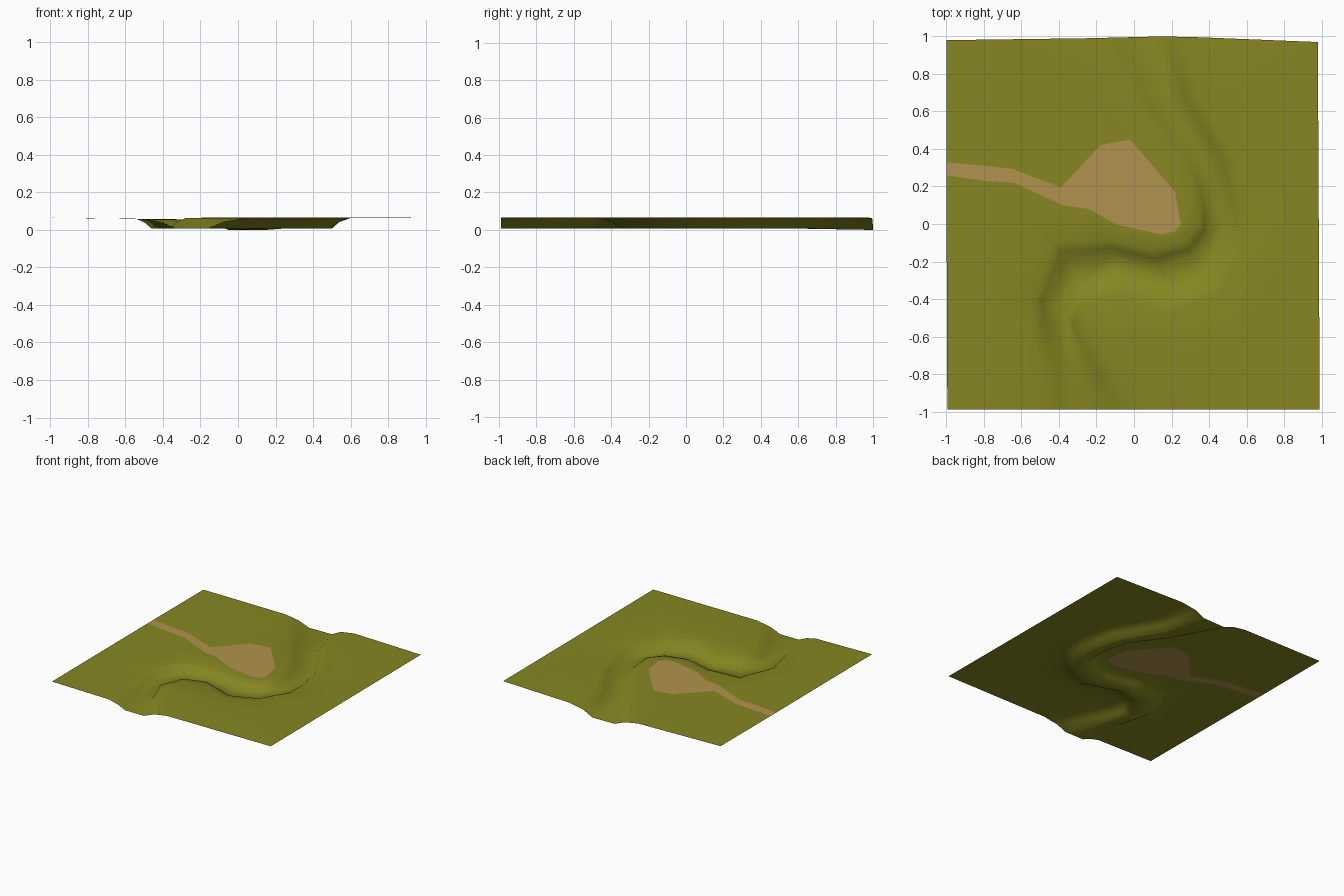
import bpy, bmesh
from mathutils import Vector
from mathutils.geometry import delaunay_2d_cdt

if "Cube" in bpy.data.objects:
    bpy.data.objects.remove(bpy.data.objects["Cube"])

# Stream bed outline: top and foot of each bank, from the front edge to the back edge
left_top = [(-.48, -.99), (-.5, -.75), (-.54, -.42), (-.43, -.10), (-.126, -.08),
            (.09, -.14), (.26, -.10), (.35, 0), (.32, .145), (.22, .33), (.04, .6), (-.26, .99)]
left_foot = [(-.33, -.99), (-.36, -.75), (-.46, -.42), (-.35, -.18), (-.11, -.165),
             (.13, -.22), (.31, -.17), (.40, -.06), (.40, .12), (.35, .33), (.15, .6), (-.05, .995)]
right_foot = [(-.16, -.99), (-.27, -.75), (-.36, -.5), (-.29, -.31), (-.11, -.25),
              (.2, -.345), (.38, -.26), (.49, -.09), (.5, .07), (.44, .33), (.24, .65), (.15, 1)]
right_top = [(.05, -.99), (-.1, -.8), (-.28, -.57), (-.2, -.41), (-.05, -.36),
             (.17, -.48), (.45, -.38), (.59, -.1), (.6, .08), (.54, .33), (.33, .7), (.36, .995)]

# Dirt track widening into a clearing
dirt = [(-1, .33), (-.8, .31), (-.65, .295), (-.39, .195), (-.18, .42), (-.02, .45),
        (.22, .17), (.25, 0), (.22, -.04), (.14, -.055), (-.1, 0), (-.24, .08),
        (-.38, .10), (-.64, .22), (-.8, .23), (-1, .26)]


def between(a, b, t):
    return [tuple(Vector(p).lerp(Vector(q), t)) for p, q in zip(a, b)]


def inside(p, poly):
    hit = False
    for (x1, y1), (x2, y2) in zip(poly, poly[1:] + poly[:1]):
        if (y1 > p[1]) != (y2 > p[1]) and p[0] < x1 + (p[1] - y1) * (x2 - x1) / (y2 - y1):
            hit = not hit
    return hit


def near(p, line):
    return min((Vector(p) - Vector(q)).length for q in line)


def left_ground(p):
    return max(.056, .065 - .015 * (p[0] + 1))


def bed(p):
    return .007 if p[1] < .95 else 0


points, heights, edges = [], [], []


def add_line(line, height, closed=False):
    start = len(points)
    points.extend(Vector(p) for p in line)
    heights.extend(height(p) for p in line)
    n = len(line)
    edges.extend((start + i, start + (i + 1) % n) for i in range(n if closed else n - 1))


left_mid = between(left_foot, left_top, .45)
right_mid = between(right_foot, right_top, .4)
banks = [(left_top, left_ground), (left_mid, lambda p: .037), (left_foot, bed),
         (right_foot, bed), (right_mid, lambda p: .042), (right_top, lambda p: .063)]
for line, height in banks:
    add_line(line, height)
add_line(dirt, left_ground, True)

# Outer border runs through the ends of the bank lines
fronts = [b[0][0] for b in banks]
backs = [b[0][-1] for b in banks]
border = [(-.995, -.99)] + fronts + [(.99, -.99), (.98, .97)] + backs[::-1] + [(-1, .98), (-1, .33), (-1, .26)]
known = {tuple(l[k]): h(l[k]) for l, h in banks for k in (0, -1)}
add_line(border, lambda p: known.get(p, .065), True)

# Loose points keep the level ground evenly divided
channel = left_top + right_top[::-1]
west = [(-2, -1)] + left_top + [(-2, 1)]
for i in range(-4, 5):
    for j in range(-4, 5):
        p = (i * .2 + .013, j * .2 + .017)
        if not inside(p, channel) and min(near(p, left_top), near(p, right_top), near(p, dirt)) > .09:
            points.append(Vector(p))
            heights.append(left_ground(p) if inside(p, west) else .065)

verts, _, faces, origin, _, _ = delaunay_2d_cdt(points, edges, [], 1, 1e-4)


def material(name, colour):
    m = bpy.data.materials.new(name)
    m.diffuse_color = (*colour, 1)
    m.use_nodes = True
    m.node_tree.nodes["Principled BSDF"].inputs["Base Color"].default_value = m.diffuse_color
    return m


mesh = bpy.data.meshes.new("terrain")
mesh.materials.append(material("grass green", (.24, .24, .016)))
mesh.materials.append(material("dirt tan", (.44, .29, .075)))
terrain = bpy.data.objects.new("terrain", mesh)
bpy.context.collection.objects.link(terrain)

bm = bmesh.new()
bv = [bm.verts.new((v[0], v[1], heights[o[0]] if o else .06)) for v, o in zip(verts, origin)]
outline = border
for f in faces:
    c = sum((Vector(verts[i]) for i in f), Vector((0, 0))) / len(f)
    if not inside(c, outline):
        continue
    face = bm.faces.new([bv[i] for i in f])
    face.normal_update()
    if face.normal.z < 0:
        face.normal_flip()
    face.material_index = 1 if inside(c, dirt) else 0
    face.smooth = True
bm.to_mesh(mesh)
bm.free()
